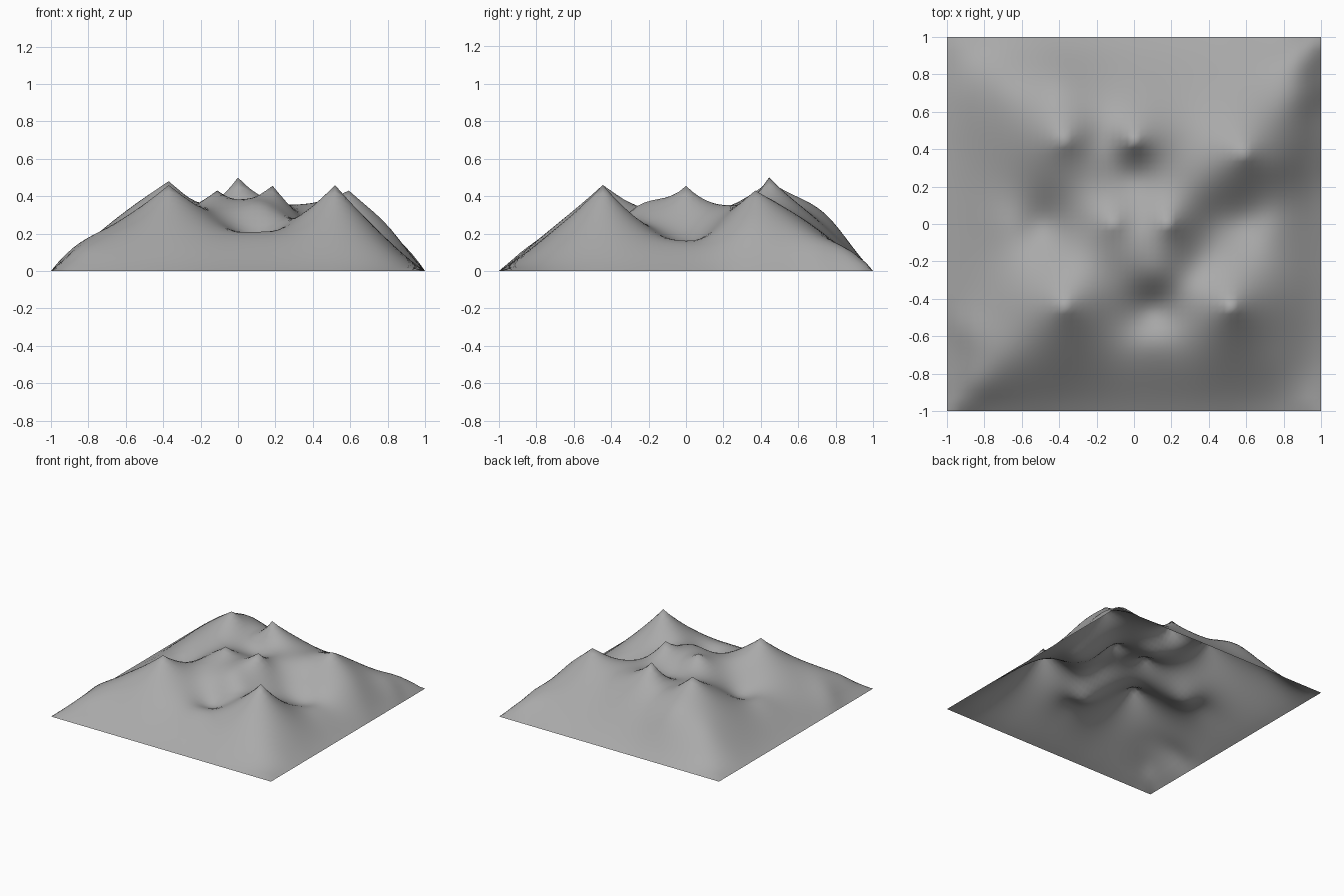
import bpy
import bmesh
from math import sqrt
from mathutils import Vector

default_cube = bpy.data.objects.get("Cube")
if default_cube:
    bpy.data.objects.remove(default_cube, do_unlink=True)

GRID_CELLS = 54
EDGE_STEPS = 10

# Sharp summits: x, y, height
summits = [
    (-.37, .444, .48), (0, .444, .50), (.593, .37, .43),
    (-.111, 0, .43), (.185, 0, .455),
    (-.37, -.444, .46), (.519, -.444, .46),
]

# Rounded saddles, ledges, basins and slopes: x, y, height
saddles = [(.3, .43, .35), (-.18, .45, .36), (.03, 0, .375)]
ledges = [(.12, -.27, .34), (-.12, -.26, .33), (.36, .2, .33), (-.28, .1, .325),
          (-.43, .24, .335), (.6, .26, .33)]
basins = [(.1, -.46, .175), (.6, .02, .15), (.42, .02, .215), (-.49, 0, .185),
          (0, .26, .315), (.33, -.22, .265)]
crests = [(.1, -.6, .208), (.71, -.03, .163), (-.65, 0, .2)]
slopes = [(-.7, -.7, .21), (-.85, -.85, .11), (.76, .74, .18), (.88, .88, .1),
          (.76, -.73, .135), (-.7, .74, .2), (-.4, .75, .3), (.08, .72, .25),
          (.8, .35, .24), (.9, .7, .125), (-.93, -.57, .08), (-.78, -.5, .18)]


def make_controls():
    """Each control is x, y, height and the radius that rounds its tip."""
    controls = [(x, y, z, 0) for x, y, z in summits]
    controls += [(x, y, z, .1)
                 for x, y, z in saddles + ledges + basins + crests + slopes]
    # Flat rim at ground level
    for i in range(EDGE_STEPS):
        t = 2 * i / EDGE_STEPS - 1
        for x, y in ((t, -1), (1, t), (-t, 1), (-1, -t)):
            controls.append((x, y, 0, .1))
    return controls


def kernel(x, y, control):
    return sqrt((x - control[0]) ** 2 + (y - control[1]) ** 2 + control[3] ** 2)


def solve(rows):
    """Gaussian elimination with pivoting on an augmented matrix."""
    n = len(rows)
    for col in range(n):
        pivot = max(range(col, n), key=lambda r: abs(rows[r][col]))
        rows[col], rows[pivot] = rows[pivot], rows[col]
        for r in range(col + 1, n):
            factor = rows[r][col] / rows[col][col]
            if factor:
                for k in range(col, n + 1):
                    rows[r][k] -= factor * rows[col][k]
    result = [0.0] * n
    for r in reversed(range(n)):
        known = sum(rows[r][k] * result[k] for k in range(r + 1, n))
        result[r] = (rows[r][n] - known) / rows[r][r]
    return result


# Fit a surface through all controls
controls = make_controls()
matrix = [[kernel(a[0], a[1], b) for b in controls] + [1.0, a[2]] for a in controls]
matrix.append([1.0] * len(controls) + [0.0, 0.0])
weights = solve(matrix)


def height(x, y):
    if max(abs(x), abs(y)) > .999:
        return 0.0
    z = weights[-1] + sum(w * kernel(x, y, c) for w, c in zip(weights, controls))
    return max(z, 0.0)


# Terrain sheet
mesh = bpy.data.meshes.new("mountain_terrain")
bm = bmesh.new()
bmesh.ops.create_grid(bm, x_segments=GRID_CELLS, y_segments=GRID_CELLS, size=1)
for vert in bm.verts:
    x, y = vert.co.xy
    vert.co = Vector((x, y, height(x, y)))
for face in bm.faces:
    face.smooth = True
bm.to_mesh(mesh)
bm.free()

terrain = bpy.data.objects.new("mountain_terrain", mesh)
bpy.context.collection.objects.link(terrain)

# Plain grey rock
rock = bpy.data.materials.new("rock_grey")
rock.use_nodes = True
colour = (.4, .4, .4, 1)
rock.diffuse_color = colour
rock.node_tree.nodes["Principled BSDF"].inputs["Base Color"].default_value = colour
mesh.materials.append(rock)
